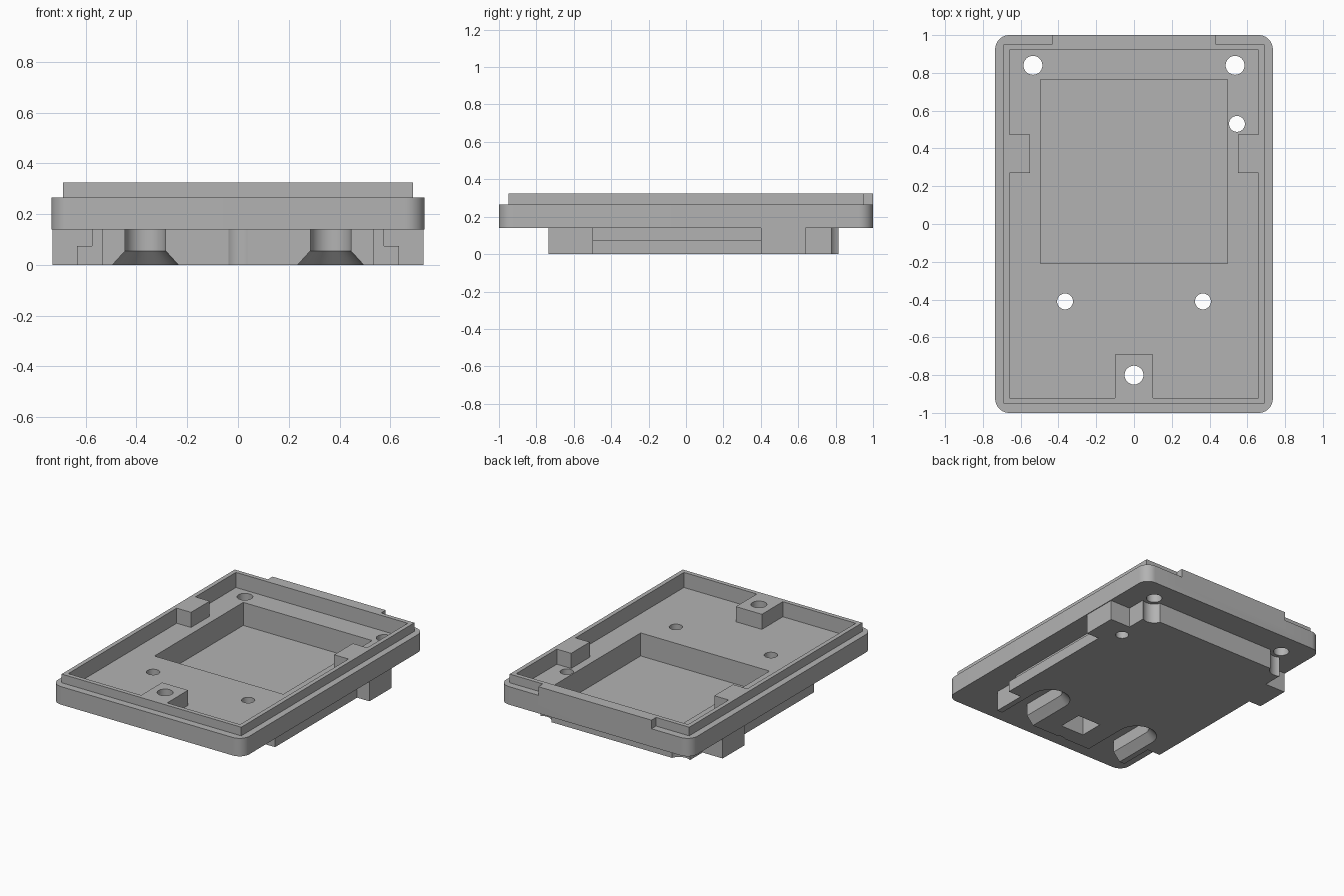
import bpy, bmesh
from math import sin, cos, pi, radians

cube = bpy.data.objects.get("Cube")
if cube:
    bpy.data.objects.remove(cube, do_unlink=True)

grey = bpy.data.materials.new("plain_grey")
grey.use_nodes = True
grey.diffuse_color = (0.45, 0.45, 0.45, 1)
grey.node_tree.nodes["Principled BSDF"].inputs["Base Color"].default_value = (0.45, 0.45, 0.45, 1)


def loft(name, rings):
    """Solid through a stack of (outline, height) rings."""
    bm = bmesh.new()
    loops = [[bm.verts.new((x, y, z)) for x, y in pts] for pts, z in rings]
    bm.faces.new(loops[0])
    bm.faces.new(loops[-1])
    for low, high in zip(loops, loops[1:]):
        n = len(low)
        for i in range(n):
            j = (i + 1) % n
            bm.faces.new((low[i], low[j], high[j], high[i]))
    bmesh.ops.recalc_face_normals(bm, faces=bm.faces)
    mesh = bpy.data.meshes.new(name)
    bm.to_mesh(mesh)
    bm.free()
    mesh.materials.append(grey)
    obj = bpy.data.objects.new(name, mesh)
    bpy.context.collection.objects.link(obj)
    return obj


def prism(name, pts, z0, z1):
    return loft(name, [(pts, z0), (pts, z1)])


def mirrored(half):
    return half + [(-x, y) for x, y in reversed(half)]


def rect(x, y0, y1):
    return mirrored([(x, y0), (x, y1)])


def arc(cx, cy, r, a0, a1, n):
    return [(cx + r * cos(a0 + (a1 - a0) * i / n), cy + r * sin(a0 + (a1 - a0) * i / n))
            for i in range(n + 1)]


def circle(cx, cy, r):
    return arc(cx, cy, r, 0, 2 * pi, 40)[:-1]


def combine(base, tool, operation):
    """Apply a boolean and discard the tool."""
    mod = base.modifiers.new("combine", "BOOLEAN")
    mod.operation = operation
    mod.solver = "EXACT"
    mod.object = tool
    bpy.context.view_layer.objects.active = base
    bpy.ops.object.modifier_apply(modifier=mod.name)
    bpy.data.objects.remove(tool, do_unlink=True)


def cut(base, tool):
    combine(base, tool, "DIFFERENCE")


def join(base, tool):
    combine(base, tool, "UNION")


screws = [(0.535, 0.84), (-0.535, 0.84), (0, -0.8)]

# Lower block with side ears and stepped flanges
block = prism("lower_block", mirrored([
    (0.535, -0.735), (0.535, -0.5), (0.575, -0.5), (0.575, 0.4),
    (0.73, 0.4), (0.73, 0.64), (0.575, 0.64), (0.575, 0.815)]), 0, 0.2)
join(block, prism("side_flange", rect(0.635, -0.5, 0.4), 0, 0.075))

# Flared slots open to the front
def slot_outline(cx, r):
    return [(cx + r, -0.9)] + arc(cx, -0.41, r, 0, pi, 24) + [(cx - r, -0.9)]

for cx in (-0.365, 0.365):
    cut(block, loft("flared_slot", [
        (slot_outline(cx, 0.139), -0.01),
        (slot_outline(cx, 0.08), 0.055),
        (slot_outline(cx, 0.08), 0.3)]))

# Screw clearances and the square recess underneath
for x, y in screws:
    cut(block, prism("screw_clearance", circle(x, y, 0.075), -0.1, 0.3))
cut(block, prism("square_recess", rect(0.09, -0.62, -0.45), -0.1, 0.15))

# Rounded plate
r = 0.075
px, py = 0.735 - r, 1 - r
tray = prism("tray", mirrored(
    arc(px, -py, r, -pi / 2, 0, 10) + arc(px, py, r, 0, pi / 2, 10)), 0.14, 0.265)

# Raised lip with a tab flush with the back
join(tray, prism("raised_lip", mirrored([
    (0.69, -0.95), (0.69, 0.95), (0.435, 0.95), (0.435, 1)]), 0.2, 0.325))
join(tray, block)

# Interior, leaving the front boss and the two side blocks standing
cut(tray, prism("interior", mirrored([
    (0.1, -0.69), (0.1, -0.92), (0.66, -0.92), (0.66, 0.27), (0.55, 0.27),
    (0.55, 0.475), (0.66, 0.475), (0.66, 0.92)]), 0.22, 0.4))
cut(tray, prism("deep_pocket", rect(0.495, -0.21, 0.765), 0.06, 0.4))

# Through holes
for x, y in screws:
    cut(tray, prism("screw_hole", circle(x, y, 0.05), -0.1, 0.5))
for x, y in [(0.545, 0.53), (0.365, -0.41), (-0.365, -0.41)]:
    cut(tray, prism("small_hole", circle(x, y, 0.042), -0.1, 0.5))

# Smooth the round walls, keep the edges crisp
bpy.ops.object.select_all(action="DESELECT")
tray.select_set(True)
bpy.context.view_layer.objects.active = tray
bpy.ops.object.shade_smooth_by_angle(angle=radians(30))
